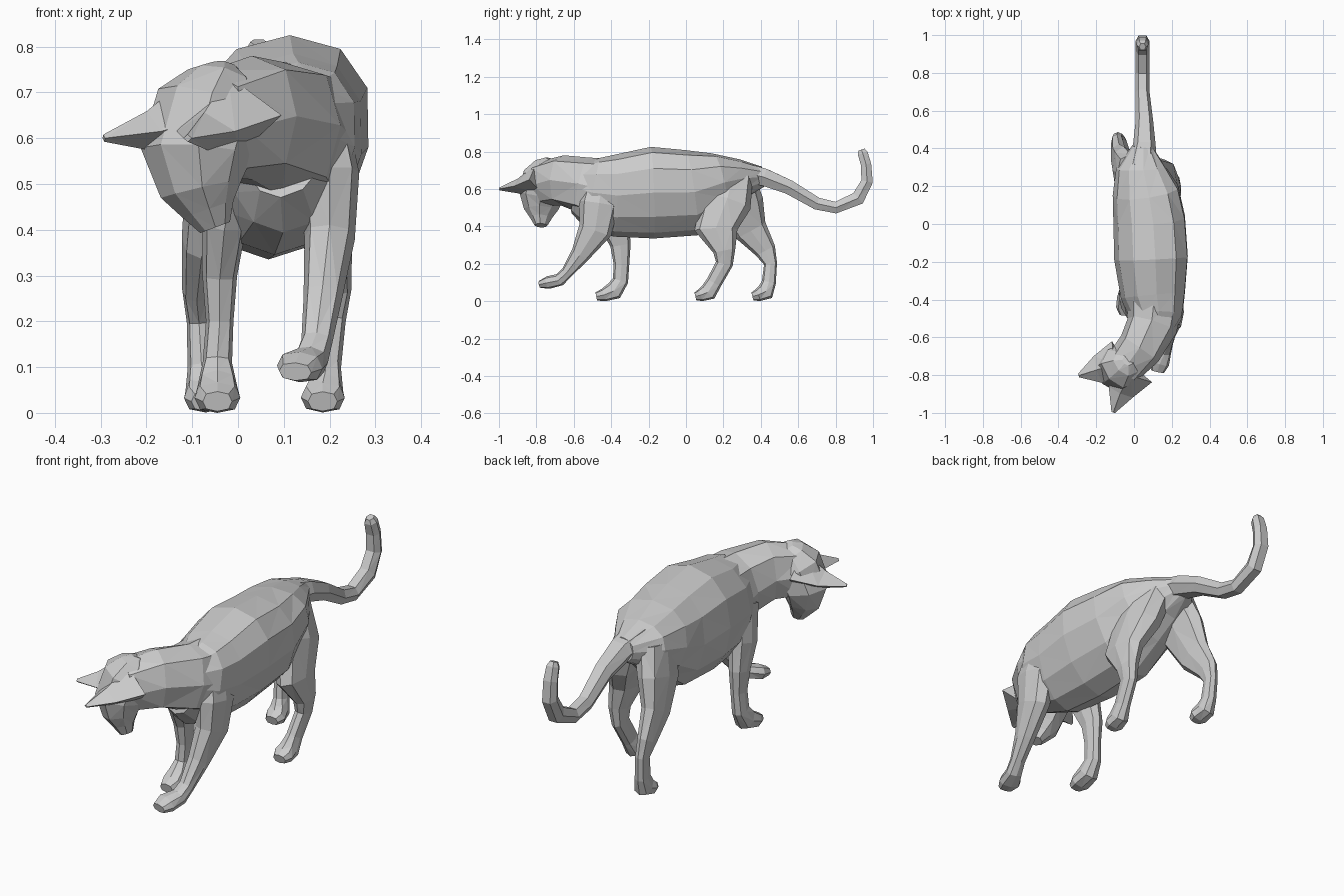
import bpy, bmesh, math
from mathutils import Vector


def loft(name, stations, sides=8, ref=(1, 0, 0), full=0.8, floor=0.0, taper=0.0, lean=0.0):
    """Skin rings along a path. Station: x, y, z, half size along ref, half size across it."""
    pts = [Vector(s[:3]) for s in stations]
    bm = bmesh.new()
    rings = []
    for i, s in enumerate(stations):
        before = (pts[i] - pts[i - 1]).normalized() if i else Vector()
        after = (pts[i + 1] - pts[i]).normalized() if i < len(pts) - 1 else Vector()
        t = (before + after).normalized()
        a = Vector(ref)
        a = (a - t * a.dot(t)).normalized()
        b = a.cross(t)
        ring = []
        for k in range(sides):
            c, d = math.cos(k * math.tau / sides), math.sin(k * math.tau / sides)
            c = math.copysign(abs(c) ** full, c) * (1 - taper * d) - lean * d
            d = math.copysign(abs(d) ** full, d)
            p = pts[i] + a * c * s[3] + b * d * s[4]
            p.z = max(p.z, floor)
            ring.append(bm.verts.new(p))
        rings.append(ring)
    for r, q in zip(rings, rings[1:]):
        for k in range(sides):
            m = (k + 1) % sides
            bm.faces.new((r[k], r[m], q[m], q[k]))
    bm.faces.new(rings[0])
    bm.faces.new(rings[-1])
    bmesh.ops.recalc_face_normals(bm, faces=bm.faces)
    bmesh.ops.triangulate(bm, faces=bm.faces, quad_method='SHORT_EDGE')
    mesh = bpy.data.meshes.new(name)
    bm.to_mesh(mesh)
    bm.free()
    obj = bpy.data.objects.new(name, mesh)
    bpy.context.collection.objects.link(obj)
    return obj


# Torso: y, centre x, half width, top z, bottom z
torso = [(0.41, 0.045, 0.055, 0.72, 0.61), (0.30, 0.035, 0.13, 0.76, 0.55),
         (0.18, 0.06, 0.175, 0.795, 0.46), (0.03, 0.08, 0.19, 0.81, 0.35),
         (-0.18, 0.09, 0.195, 0.825, 0.335), (-0.38, 0.10, 0.17, 0.785, 0.345),
         (-0.50, 0.115, 0.14, 0.77, 0.39), (-0.575, 0.105, 0.10, 0.74, 0.465)]
loft("torso", [(x, y, (hi + lo) / 2, w, (hi - lo) / 2) for y, x, w, hi, lo in torso],
     12, full=0.92, taper=0.12, lean=0.12)

# Neck turning towards the lowered head
loft("neck", [(0.11, -0.40, 0.59, 0.15, 0.18), (0.095, -0.54, 0.62, 0.135, 0.15),
              (0.03, -0.66, 0.645, 0.12, 0.135), (-0.06, -0.76, 0.63, 0.105, 0.12)])

# Head, running from the back of the skull down to the nose
loft("head", [(-0.03, -0.72, 0.757, 0.03, 0.03), (-0.035, -0.73, 0.73, 0.075, 0.07),
              (-0.06, -0.75, 0.67, 0.115, 0.11), (-0.09, -0.77, 0.57, 0.12, 0.11),
              (-0.08, -0.775, 0.49, 0.09, 0.08), (-0.065, -0.775, 0.445, 0.06, 0.05),
              (-0.05, -0.775, 0.405, 0.035, 0.03)], ref=(0.69, -0.72, 0))

# Ears
loft("left_ear", [(-0.08, -0.735, 0.65, 0.09, 0.12), (-0.19, -0.77, 0.615, 0.045, 0.075),
                  (-0.293, -0.802, 0.60, 0.008, 0.01)], 4, ref=(0, 0, 1))
loft("right_ear", [(-0.01, -0.78, 0.65, 0.09, 0.12), (-0.07, -0.89, 0.615, 0.042, 0.07),
                   (-0.11, -0.997, 0.60, 0.008, 0.01)], 4, ref=(0, 0, 1))

# Front legs, shoulder to paw (the right one is lifted)
loft("front_right_leg", [(0.175, -0.44, 0.68, 0.055, 0.08), (0.20, -0.465, 0.52, 0.065, 0.105),
                         (0.20, -0.485, 0.38, 0.055, 0.09), (0.185, -0.565, 0.25, 0.042, 0.052),
                         (0.172, -0.635, 0.155, 0.034, 0.032), (0.16, -0.675, 0.115, 0.038, 0.034),
                         (0.135, -0.735, 0.10, 0.052, 0.034), (0.125, -0.78, 0.09, 0.036, 0.02)],
     floor=0.065)
loft("front_left_leg", [(0.0, -0.43, 0.58, 0.05, 0.09), (-0.03, -0.385, 0.42, 0.05, 0.08),
                        (-0.04, -0.35, 0.30, 0.038, 0.055), (-0.04, -0.345, 0.20, 0.03, 0.042),
                        (-0.045, -0.35, 0.11, 0.032, 0.042), (-0.045, -0.385, 0.055, 0.044, 0.05),
                        (-0.045, -0.44, 0.033, 0.05, 0.035), (-0.045, -0.48, 0.025, 0.032, 0.022)])

# Hind legs, thigh to paw
loft("hind_right_leg", [(0.10, 0.25, 0.67, 0.07, 0.11), (0.155, 0.215, 0.53, 0.075, 0.135),
                        (0.195, 0.16, 0.38, 0.055, 0.115), (0.21, 0.205, 0.27, 0.038, 0.06),
                        (0.205, 0.205, 0.20, 0.03, 0.046), (0.195, 0.15, 0.10, 0.03, 0.042),
                        (0.19, 0.12, 0.05, 0.04, 0.048), (0.185, 0.08, 0.033, 0.048, 0.034),
                        (0.185, 0.05, 0.025, 0.032, 0.022)])
loft("hind_left_leg", [(-0.02, 0.27, 0.66, 0.07, 0.10), (-0.055, 0.29, 0.52, 0.06, 0.125),
                       (-0.08, 0.345, 0.38, 0.043, 0.09), (-0.09, 0.425, 0.27, 0.032, 0.057),
                       (-0.085, 0.452, 0.20, 0.027, 0.035), (-0.08, 0.443, 0.10, 0.03, 0.038),
                       (-0.075, 0.425, 0.05, 0.04, 0.048), (-0.07, 0.385, 0.033, 0.048, 0.034),
                       (-0.07, 0.355, 0.025, 0.032, 0.022)])

# Tail, dipping and curling up at the end
loft("tail", [(0.04, 0.30, 0.69, 0.08, 0.06), (0.055, 0.42, 0.662, 0.06, 0.052),
              (0.055, 0.55, 0.61, 0.046, 0.043), (0.045, 0.70, 0.522, 0.037, 0.037),
              (0.045, 0.80, 0.500, 0.037, 0.035), (0.045, 0.92, 0.55, 0.037, 0.042),
              (0.045, 0.968, 0.64, 0.037, 0.035), (0.045, 0.963, 0.73, 0.035, 0.031),
              (0.045, 0.945, 0.79, 0.03, 0.03), (0.045, 0.938, 0.81, 0.018, 0.02)], 6)
